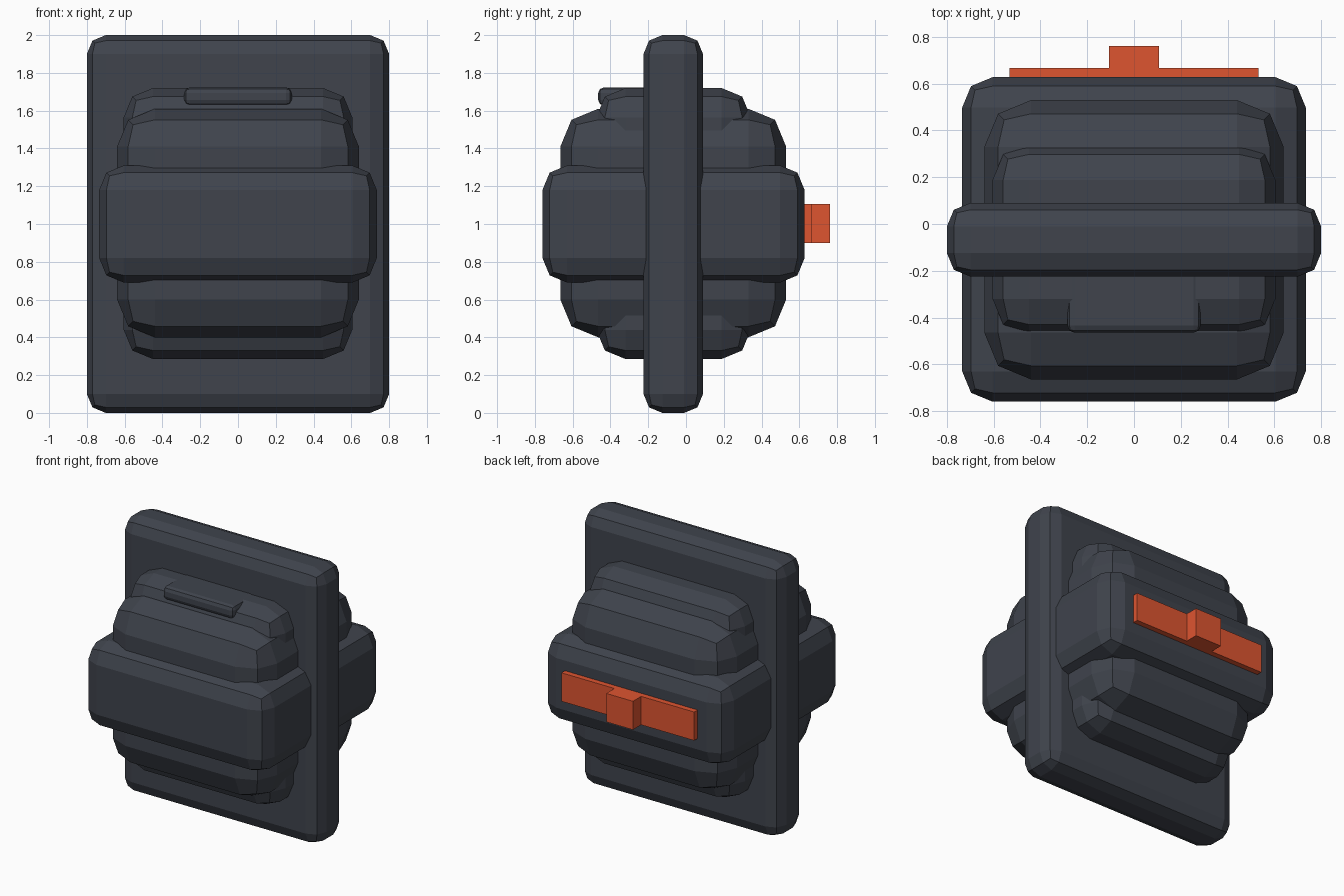
import bpy, bmesh
from mathutils import Vector

if "Cube" in bpy.data.objects:
    bpy.data.objects.remove(bpy.data.objects["Cube"])


def make_material(name, color):
    mat = bpy.data.materials.new(name)
    mat.diffuse_color = color
    mat.use_nodes = True
    mat.node_tree.nodes["Principled BSDF"].inputs["Base Color"].default_value = mat.diffuse_color
    return mat


dark = make_material("dark_slate", (0.05, 0.057, 0.073, 1))
orange = make_material("orange", (0.73, 0.09, 0.03, 1))


def finish(name, bm, mat):
    bmesh.ops.recalc_face_normals(bm, faces=bm.faces)
    mesh = bpy.data.meshes.new(name)
    bm.to_mesh(mesh)
    bm.free()
    mesh.materials.append(mat)
    obj = bpy.data.objects.new(name, mesh)
    bpy.context.collection.objects.link(obj)
    return obj


def rounded_box(name, half_x, y, z, bevel):
    """Box centred on x with every edge rounded in two flat steps."""
    bm = bmesh.new()
    bmesh.ops.create_cube(bm, size=1)
    bmesh.ops.scale(bm, verts=bm.verts, vec=Vector((2 * half_x, y[1] - y[0], z[1] - z[0])))
    bmesh.ops.translate(bm, verts=bm.verts, vec=Vector((0, sum(y) / 2, sum(z) / 2)))
    bmesh.ops.bevel(bm, geom=bm.edges[:], offset=bevel, offset_type='OFFSET',
                    segments=2, profile=0.5, affect='EDGES', clamp_overlap=True)
    return finish(name, bm, dark)


# Tall upright plate through the middle
rounded_box("centre_plate", 0.80, (-0.225, 0.09), (0.0, 2.0), 0.10)

# Stacked body layers, widest in the middle
rounded_box("wide_band", 0.735, (-0.76, 0.628), (0.69, 1.31), 0.13)
rounded_box("body_block", 0.64, (-0.665, 0.53), (0.40, 1.61), 0.20)
rounded_box("tall_core", 0.605, (-0.475, 0.343), (0.285, 1.72), 0.155)

# Small lip on the upper front edge
rounded_box("top_lip", 0.285, (-0.465, -0.18), (1.627, 1.723), 0.03)

# Orange bar with a raised centre knob on the back
half = [(0.107, 0.762), (0.107, 0.668), (0.533, 0.668), (0.533, 0.58)]
profile = half + [(-x, y) for x, y in reversed(half)]
bm = bmesh.new()
face = bm.faces.new([bm.verts.new((x, y, 0.90)) for x, y in profile])
top = bmesh.ops.extrude_face_region(bm, geom=[face])["geom"]
bmesh.ops.translate(bm, verts=[v for v in top if isinstance(v, bmesh.types.BMVert)],
                    vec=Vector((0, 0, 0.207)))
finish("back_bar", bm, orange)
